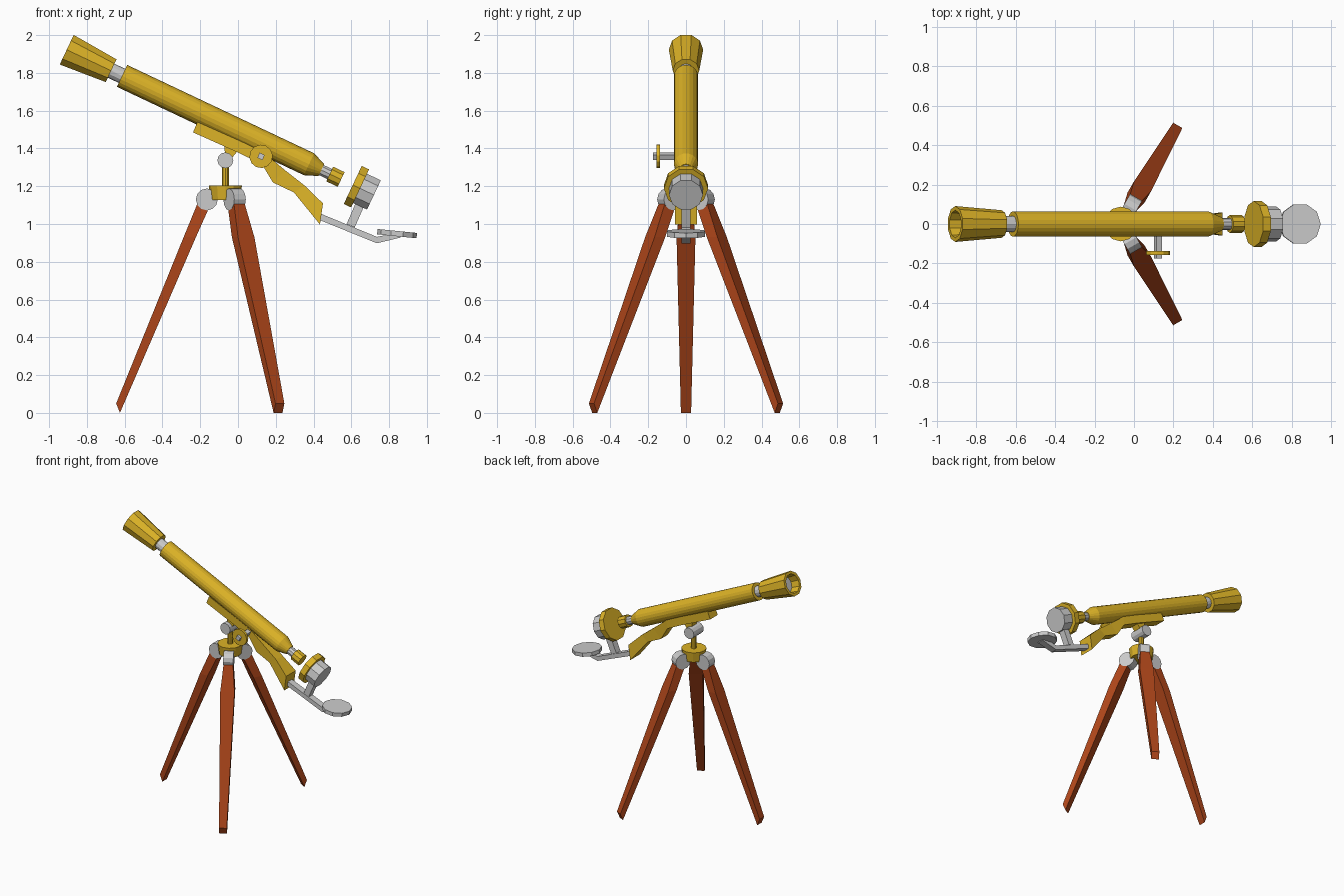
import bpy, bmesh
from math import sin, cos, pi, radians
from mathutils import Vector

if "Cube" in bpy.data.objects:
    bpy.data.objects.remove(bpy.data.objects["Cube"])


def material(name, rgb):
    m = bpy.data.materials.new(name)
    m.diffuse_color = (*rgb, 1)
    m.use_nodes = True
    m.node_tree.nodes["Principled BSDF"].inputs["Base Color"].default_value = m.diffuse_color
    return m


GOLD = material("gold", (0.72, 0.45, 0.02))
WOOD = material("red_wood", (0.42, 0.06, 0.01))


def loft(name, rings, mat=None):
    """Skin a list of equal-length point rings and cap both ends."""
    bm = bmesh.new()
    vs = [[bm.verts.new(p) for p in ring] for ring in rings]
    n = len(vs[0])
    for a, b in zip(vs, vs[1:]):
        for i in range(n):
            j = (i + 1) % n
            bm.faces.new((a[i], a[j], b[j], b[i]))
    bm.faces.new(vs[0])
    bm.faces.new(vs[-1])
    bmesh.ops.recalc_face_normals(bm, faces=bm.faces)
    me = bpy.data.meshes.new(name)
    bm.to_mesh(me)
    bm.free()
    ob = bpy.data.objects.new(name, me)
    bpy.context.collection.objects.link(ob)
    if mat:
        me.materials.append(mat)
    return ob


def lathe(name, origin, axis, ref, profile, n, mat=None, turn=0.0):
    """Revolve (distance, radius) pairs about an axis; first vertex along ref."""
    o, a, u = Vector(origin), Vector(axis).normalized(), Vector(ref).normalized()
    v = a.cross(u)
    angles = [2 * pi * i / n + turn for i in range(n)]
    return loft(name, [[o + a * t + (u * cos(k) + v * sin(k)) * r for k in angles]
                       for t, r in profile], mat)


def strip(name, sections, mat=None, place=lambda x, y, z: (x, y, z)):
    """Four-sided bar from (x1, z1, x2, z2, half_width) sections."""
    return loft(name, [[place(x1, w, z1), place(x1, -w, z1),
                        place(x2, -w, z2), place(x2, w, z2)]
                       for x1, z1, x2, z2, w in sections], mat)


Y = (0, 1, 0)
UP = (0, 0, 1)

# Optical parts, all on the tilted sight axis
TILT = radians(25.3)
SIGHT = (cos(TILT), 0, -sin(TILT))


def optic(name, profile, n, mat=None):
    return lathe(name, (0, 0, 1.494), SIGHT, Y, profile, n, mat)


optic("front_hood", [(-.743, .07), (-1.003, .091), (-1.003, .07), (-.93, .064)], 10, GOLD)
optic("front_lens", [(-.94, .062), (-.925, .062)], 10)
optic("front_neck", [(-.76, .041), (-.66, .041)], 12)
optic("main_tube", [(-.679, .064), (.416, .064), (.488, .035)], 20, GOLD)
optic("rear_neck", [(.47, .031), (.56, .031)], 10)
optic("eyepiece", [(.537, .045), (.604, .045)], 10, GOLD)
optic("gold_disc", [(.672, .117), (.715, .117)], 10, GOLD)
optic("grey_drum", [(.71, .09), (.796, .09)], 10)

# Cradle beam under the tube
strip("cradle_beam", [
    (-.215, 1.54, -.238, 1.485, .045),
    (.01, 1.44, .01, 1.374, .045),
    (.135, 1.38, .127, 1.316, .045),
    (.25, 1.284, .185, 1.22, .04),
    (.352, 1.204, .296, 1.167, .04),
    (.45, 1.109, .434, .997, .058)], GOLD)

# Focus knob on the front side
lathe("knob_shaft", (.122, 0, 1.358), (0, -1, 0), SIGHT, [(0, .021), (.176, .021)], 4, turn=pi / 4)
lathe("knob_wheel", (.122, 0, 1.358), (0, -1, 0), SIGHT, [(.137, .062), (.157, .062)], 12, GOLD)

# Seat arm, its upright and the round pad
strip("seat_arm", [
    (.42, 1.062, .41, 1.03, .025),
    (.735, .932, .735, .898, .025),
    (.86, .957, .86, .928, .025)])
strip("drum_post", [(.575, 1.0, .618, .982, .025), (.64, 1.15, .683, 1.13, .025)])
lathe("round_pad", (.842, 0, .949), (.1, 0, 1), (1, 0, -.1), [(-.014, .105), (.014, .105)], 10)

# Pivot, post and hub
HUB = -.067
lathe("pivot", (HUB, 0, 1.337), Y, UP, [(-.06, .042), (.06, .042)], 12)
strip("pivot_bracket", [(-.075, 1.43, .01, 1.40, .03), (-.065, 1.34, -.045, 1.335, .03)], GOLD)
lathe("post", (HUB, 0, 0), UP, Y, [(1.19, .02), (1.32, .02)], 10, GOLD)
lathe("hub", (HUB, 0, 0), UP, Y, [(1.128, .078), (1.205, .088)], 12, GOLD)

# Three legs with their hinge drums
for i, deg in enumerate((180, 60, -60)):
    c, s = cos(radians(deg)), sin(radians(deg))

    def around(r, w, z, c=c, s=s):
        return (HUB + r * c - w * s, r * s + w * c, z)

    lathe(f"hinge_{i + 1}", around(.098, 0, 1.13), (-s, c, 0), UP,
          [(-.035, .058), (.035, .058)], 12)
    strip(f"leg_{i + 1}", [
        (.145, 1.115, .08, 1.10, .032),
        (.221, .93, .156, .93, .05),
        (.578, .05, .558, 0, .027)], WOOD, around)
